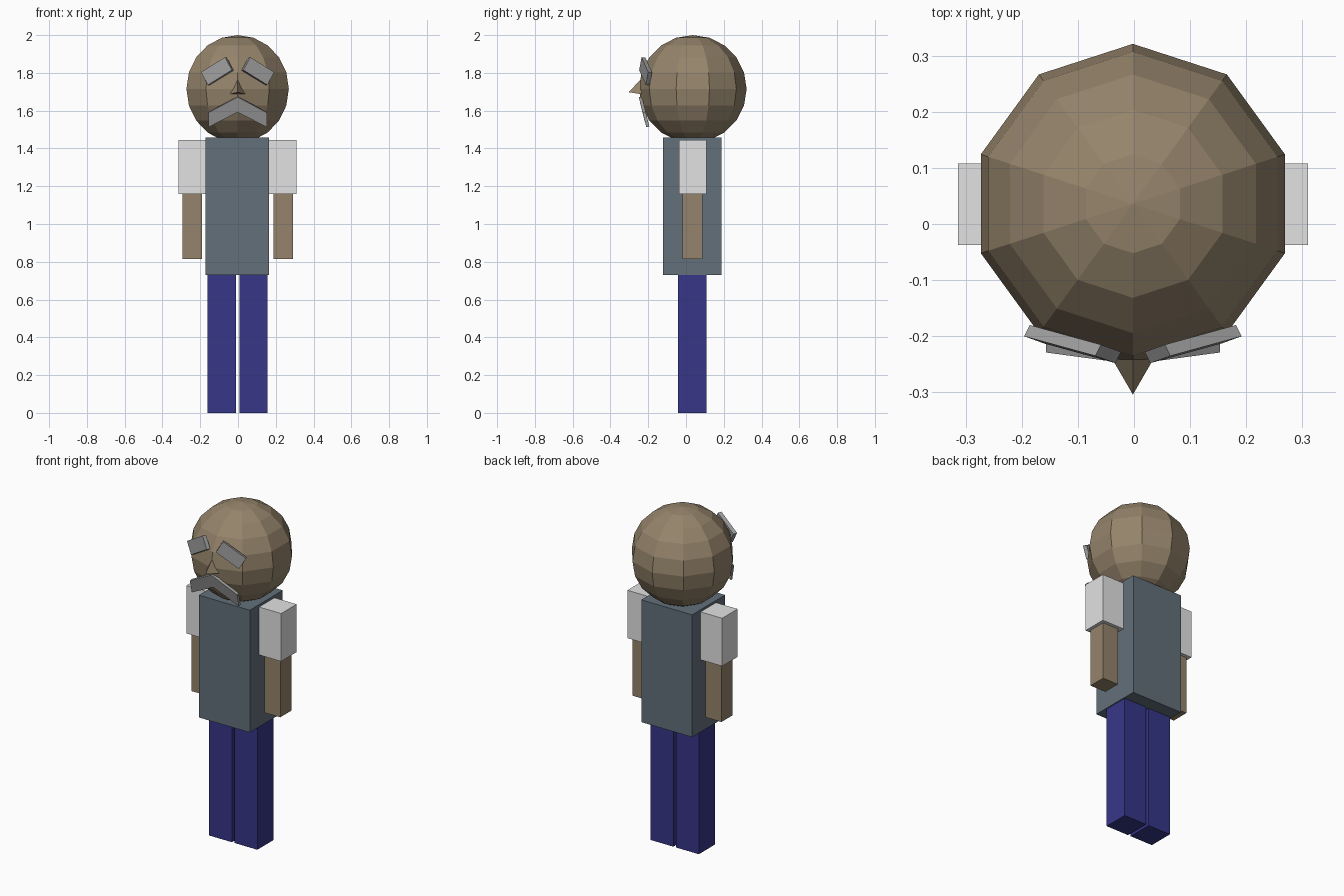
import bpy, bmesh
from mathutils import Vector, Matrix

cube = bpy.data.objects.get("Cube")
if cube:
    bpy.data.objects.remove(cube, do_unlink=True)


def material(name, rgb):
    """Flat colour given as 0-255 display values, stored as linear."""
    lin = [((c / 255 + 0.055) / 1.055) ** 2.4 for c in rgb]
    m = bpy.data.materials.new(name)
    m.use_nodes = True
    m.diffuse_color = (*lin, 1)
    bsdf = m.node_tree.nodes["Principled BSDF"]
    bsdf.inputs["Base Color"].default_value = (*lin, 1)
    bsdf.inputs["Roughness"].default_value = 0.8
    return m


SKIN = material("skin brown", (149, 132, 107))
VEST = material("vest slate", (98, 112, 122))
SHIRT = material("shirt white", (226, 226, 226))
TROUSER = material("trouser blue", (54, 54, 137))
HAIR = material("hair grey", (157, 157, 157))

CX = -0.002  # symmetry plane of the figure


def finish(name, bm, mat):
    bmesh.ops.recalc_face_normals(bm, faces=bm.faces)
    mesh = bpy.data.meshes.new(name)
    bm.to_mesh(mesh)
    bm.free()
    mesh.materials.append(mat)
    ob = bpy.data.objects.new(name, mesh)
    bpy.context.collection.objects.link(ob)
    return ob


def box(name, x, y, z, mat):
    """Box from (min, max) ranges."""
    bm = bmesh.new()
    size = [r[1] - r[0] for r in (x, y, z)]
    mid = [(r[1] + r[0]) / 2 for r in (x, y, z)]
    bmesh.ops.create_cube(bm, size=1, matrix=Matrix.Translation(mid) @ Matrix.Diagonal((*size, 1)))
    return finish(name, bm, mat)


def slab(name, polys, offset, mat):
    """Solid made by pushing the front polygons back by an offset."""
    bm = bmesh.new()
    faces = [bm.faces.new([bm.verts.new(p) for p in poly]) for poly in polys]
    bmesh.ops.remove_doubles(bm, verts=bm.verts, dist=0.0001)
    ext = bmesh.ops.extrude_face_region(bm, geom=bm.faces[:], use_keep_orig=True)
    moved = [g for g in ext["geom"] if isinstance(g, bmesh.types.BMVert)]
    bmesh.ops.translate(bm, verts=moved, vec=Vector(offset))
    return finish(name, bm, mat)


# Head: faceted ten-sided ball
bm = bmesh.new()
bmesh.ops.create_uvsphere(bm, u_segments=10, v_segments=10, radius=0.285,
                          matrix=Matrix.Translation((CX, 0.036, 1.715)))
finish("head", bm, SKIN)

# Torso
box("torso", (-0.172, 0.163), (-0.122, 0.188), (0.73, 1.458), VEST)

# Paired limbs and eyebrows
for side, s in (("left", 1), ("right", -1)):
    def span(a, b):
        return sorted((CX + s * a, CX + s * b))

    box(side + "_leg", span(0.009, 0.159), (-0.042, 0.109), (0, 0.73), TROUSER)
    box(side + "_sleeve", span(0.167, 0.312), (-0.037, 0.108), (1.16, 1.445), SHIRT)
    box(side + "_arm", span(0.189, 0.293), (-0.018, 0.088), (0.815, 1.16), SKIN)
    brow = [(0.194, -0.200, 1.804), (0.067, -0.235, 1.883),
            (0.031, -0.248, 1.815), (0.158, -0.213, 1.736)]
    slab(side + "_eyebrow", [[(CX + s * x, y, z) for x, y, z in brow]],
         (-s * 0.010, 0.020, -0.002), HAIR)

# Nose: small pointed pyramid
bm = bmesh.new()
a, b, top, tip = [bm.verts.new(p) for p in (
    (CX - 0.040, -0.235, 1.687), (CX + 0.040, -0.235, 1.687),
    (CX, -0.225, 1.780), (CX, -0.304, 1.698))]
for tri in ((a, tip, top), (tip, b, top), (a, b, tip), (a, top, b)):
    bm.faces.new(tri)
finish("nose", bm, SKIN)

# Moustache: two drooping halves meeting in the middle
halves = [[(CX, -0.250, 1.672), (CX + s * 0.155, -0.229, 1.589),
           (CX + s * 0.155, -0.210, 1.512), (CX, -0.231, 1.592)] for s in (1, -1)]
slab("moustache", halves, (0, 0.016, 0.004), HAIR)
